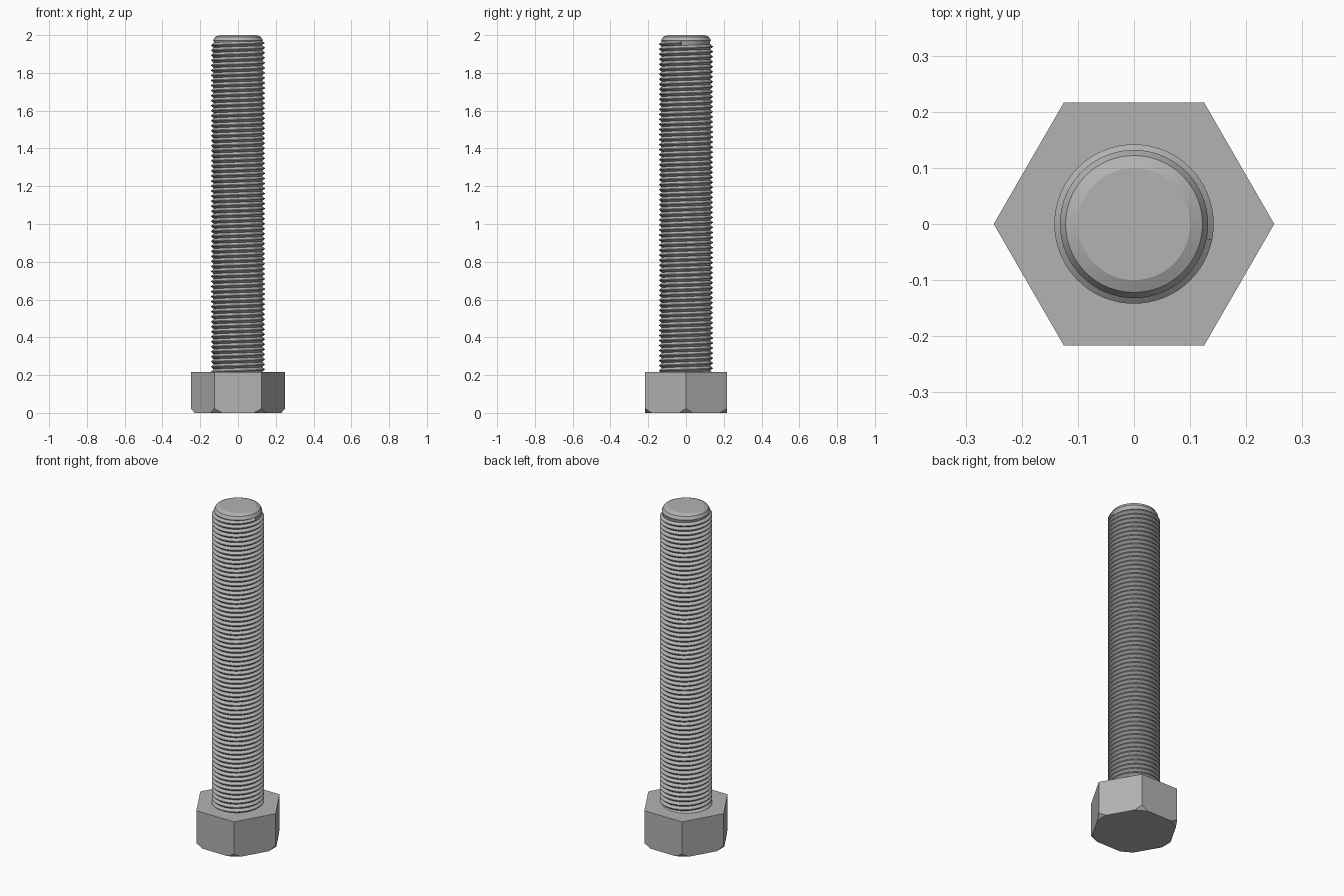
import bpy, bmesh
from math import sin, cos, pi, radians
from mathutils import Vector

cube = bpy.data.objects.get("Cube")
if cube:
    bpy.data.objects.remove(cube, do_unlink=True)

steel = bpy.data.materials.new("grey steel")
steel.use_nodes = True
colour = (0.45, 0.45, 0.45, 1)
steel.diffuse_color = colour
steel.node_tree.nodes["Principled BSDF"].inputs["Base Color"].default_value = colour

HEAD_R, HEAD_TOP = 0.25, 0.217
ROOT_R, CREST_R = 0.128, 0.142
PITCH, SEG = 0.0266, 64
THREAD_END = 1.972


def finish(bm, name, smooth_angle=None):
    bmesh.ops.recalc_face_normals(bm, faces=bm.faces)
    mesh = bpy.data.meshes.new(name)
    bm.to_mesh(mesh)
    bm.free()
    mesh.materials.append(steel)
    obj = bpy.data.objects.new(name, mesh)
    bpy.context.collection.objects.link(obj)
    if smooth_angle:
        bpy.ops.object.select_all(action="DESELECT")
        obj.select_set(True)
        bpy.context.view_layer.objects.active = obj
        bpy.ops.object.shade_smooth_by_angle(angle=radians(smooth_angle))
    return obj


# Hexagonal head with its lower corners cut off
bm = bmesh.new()
ring = [bm.verts.new((HEAD_R * cos(k * pi / 3), HEAD_R * sin(k * pi / 3), 0)) for k in range(6)]
base = bm.faces.new(ring)
side = bmesh.ops.extrude_face_region(bm, geom=[base])["geom"]
bmesh.ops.translate(bm, vec=(0, 0, HEAD_TOP), verts=[v for v in side if isinstance(v, bmesh.types.BMVert)])
for k in range(6):
    out = Vector((cos(k * pi / 3), sin(k * pi / 3), 0))
    cut = bmesh.ops.bisect_plane(
        bm, geom=bm.verts[:] + bm.edges[:] + bm.faces[:],
        plane_co=out * (HEAD_R - 0.021), plane_no=out - Vector((0, 0, 0.9)), clear_outer=True)
    edges = [e for e in cut["geom_cut"] if isinstance(e, bmesh.types.BMEdge)]
    bmesh.ops.holes_fill(bm, edges=edges)
finish(bm, "hex_head")

# Core of the shank with a rounded tip
bm = bmesh.new()
profile = [(ROOT_R, HEAD_TOP - 0.03), (ROOT_R, 1.965), (0.132, THREAD_END), (0.122, 1.99), (0.10, 2.0)]
rings = [[bm.verts.new((r * cos(2 * pi * k / SEG), r * sin(2 * pi * k / SEG), z)) for k in range(SEG)]
         for r, z in profile]
for low, high in zip(rings, rings[1:]):
    for k in range(SEG):
        j = (k + 1) % SEG
        bm.faces.new((low[k], low[j], high[j], high[k]))
bm.faces.new(rings[0])
bm.faces.new(rings[-1])
finish(bm, "shank_core", 35).data.polygons[-1].use_smooth = False

# Helical thread, swept round the core and closed at both ends
bm = bmesh.new()
start = HEAD_TOP - PITCH
turns = (THREAD_END - start) / PITCH - 1
steps = int(turns * SEG)
tooth = [(ROOT_R, 0.0), (CREST_R, 0.44), (CREST_R, 0.56), (ROOT_R, 1.0)]
sections = []
for i in range(steps + 1):
    a = 2 * pi * i / SEG
    z = start + PITCH * i / SEG
    sections.append([bm.verts.new((r * cos(a), r * sin(a), z + PITCH * h)) for r, h in tooth])
for s, t in zip(sections, sections[1:]):
    for j in range(len(tooth) - 1):
        bm.faces.new((s[j], t[j], t[j + 1], s[j + 1]))
for end in (sections[0], sections[-1]):
    bm.faces.new(end)
finish(bm, "screw_thread", 30)
